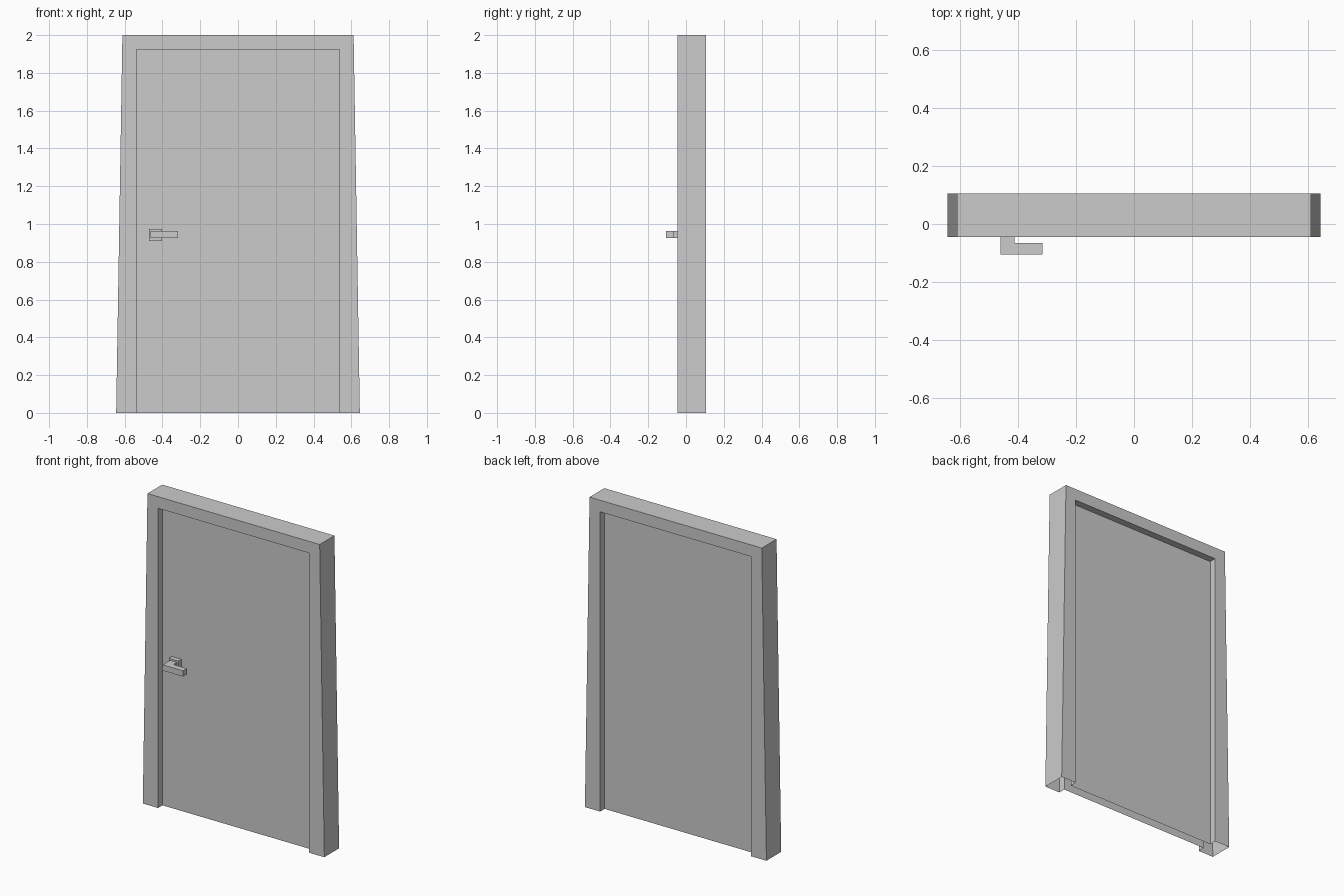
import bpy, bmesh

if "Cube" in bpy.data.objects:
    bpy.data.objects.remove(bpy.data.objects["Cube"])


def finish(name, bm):
    bmesh.ops.recalc_face_normals(bm, faces=bm.faces)
    mesh = bpy.data.meshes.new(name)
    bm.to_mesh(mesh)
    bm.free()
    obj = bpy.data.objects.new(name, mesh)
    bpy.context.collection.objects.link(obj)
    return obj


# Door and frame: one shell of arch-shaped loops, open along the floor
def arch(bm, half_bottom, half_top, top, y):
    pts = [(-half_bottom, 0), (-half_top, top), (half_top, top), (half_bottom, 0)]
    return [bm.verts.new((x, y, z)) for x, z in pts]


OUTER = (0.645, 0.612, 2.0)
INNER = (0.537, 0.537, 1.925)
bm = bmesh.new()
loops = [arch(bm, *INNER, 0.0),       # front of the door leaf
         arch(bm, *INNER, -0.045),    # front opening edge
         arch(bm, *OUTER, -0.045),    # front outer edge
         arch(bm, *OUTER, 0.105),     # back outer edge
         arch(bm, *INNER, 0.105),     # back opening edge
         arch(bm, *INNER, 0.06)]      # back of the door leaf
for a, b in zip(loops, loops[1:]):
    for i in range(3):
        bm.faces.new((a[i], a[i + 1], b[i + 1], b[i]))
bm.faces.new(loops[0])
bm.faces.new(loops[-1])
finish("door_and_frame", bm)


# Handle parts: plan outlines raised along z
def prism(name, outline, z0, z1):
    bm = bmesh.new()
    face = bm.faces.new([bm.verts.new((x, y, z0)) for x, y in outline])
    ext = bmesh.ops.extrude_face_region(bm, geom=[face], use_keep_orig=True)
    top = [v for v in ext["geom"] if isinstance(v, bmesh.types.BMVert)]
    bmesh.ops.translate(bm, verts=top, vec=(0, 0, z1 - z0))
    return finish(name, bm)


prism("handle_plate", [(-0.471, -0.03), (-0.402, -0.03), (-0.402, 0.0), (-0.471, 0.0)],
      0.91, 0.974)
prism("handle_lever", [(-0.462, -0.105), (-0.317, -0.105), (-0.317, -0.066),
                       (-0.413, -0.066), (-0.413, -0.03), (-0.462, -0.03)],
      0.926, 0.963)
